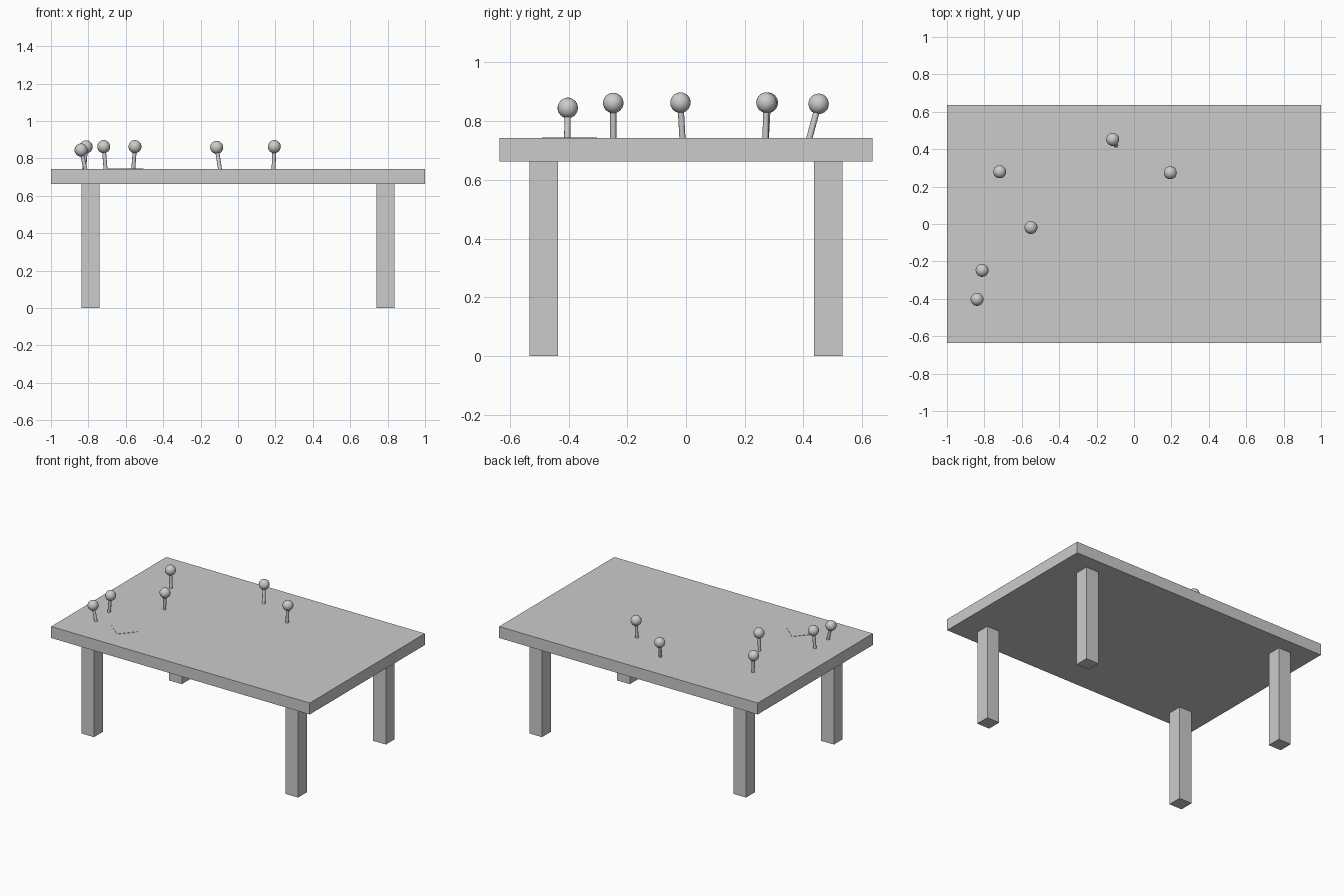
import bpy, math
from mathutils import Vector

if "Cube" in bpy.data.objects:
    bpy.data.objects.remove(bpy.data.objects["Cube"])


def box(name, lo, hi, turn=0.0):
    lo, hi = Vector(lo), Vector(hi)
    bpy.ops.mesh.primitive_cube_add(size=1, location=(lo + hi) / 2, rotation=(0, 0, turn))
    ob = bpy.context.object
    ob.name = name
    ob.scale = hi - lo
    bpy.ops.object.transform_apply(location=False, rotation=False, scale=True)
    return ob


def pin(i, base, head):
    base, head = Vector(base), Vector(head)
    axis = head - base
    tilt = axis.to_track_quat('Z', 'Y').to_euler()
    # thin stem, leaning from the table up into the head
    bpy.ops.mesh.primitive_cylinder_add(vertices=12, radius=0.0105, depth=axis.length,
                                        location=(base + head) / 2, rotation=tilt)
    bpy.context.object.name = f"pin_stem_{i}"
    bpy.ops.object.shade_smooth_by_angle(angle=math.radians(40))
    # round head
    bpy.ops.mesh.primitive_uv_sphere_add(segments=16, ring_count=12, radius=0.035,
                                         location=head, rotation=tilt)
    bpy.context.object.name = f"pin_head_{i}"
    bpy.ops.object.shade_smooth_by_angle(angle=math.radians(40))


# table top
box("table_top", (-1, -0.636, 0.663), (1, 0.636, 0.743))

# four square legs
for sx, side in ((-1, "left"), (1, "right")):
    for sy, end in ((-1, "front"), (1, "back")):
        cx, cy = sx * 0.789, sy * 0.485
        box(f"{end}_{side}_leg", (cx - 0.049, cy - 0.049, 0), (cx + 0.049, cy + 0.049, 0.663))

# thin paper sheet lying on the top
box("paper_sheet", (-0.667, -0.464, 0.742), (-0.533, -0.33, 0.745), math.radians(50))

# pins: base x, y then head x, y, z
pins = [
    (-0.815, -0.405, -0.839, -0.403, 0.845),
    (-0.823, -0.248, -0.812, -0.248, 0.862),
    (-0.560, -0.012, -0.551, -0.019, 0.863),
    (-0.708, 0.272, -0.718, 0.279, 0.863),
    (0.190, 0.271, 0.194, 0.274, 0.863),
    (-0.096, 0.420, -0.114, 0.452, 0.859),
]
for i, (bx, by, hx, hy, hz) in enumerate(pins, 1):
    pin(i, (bx, by, 0.74), (hx, hy, hz))
